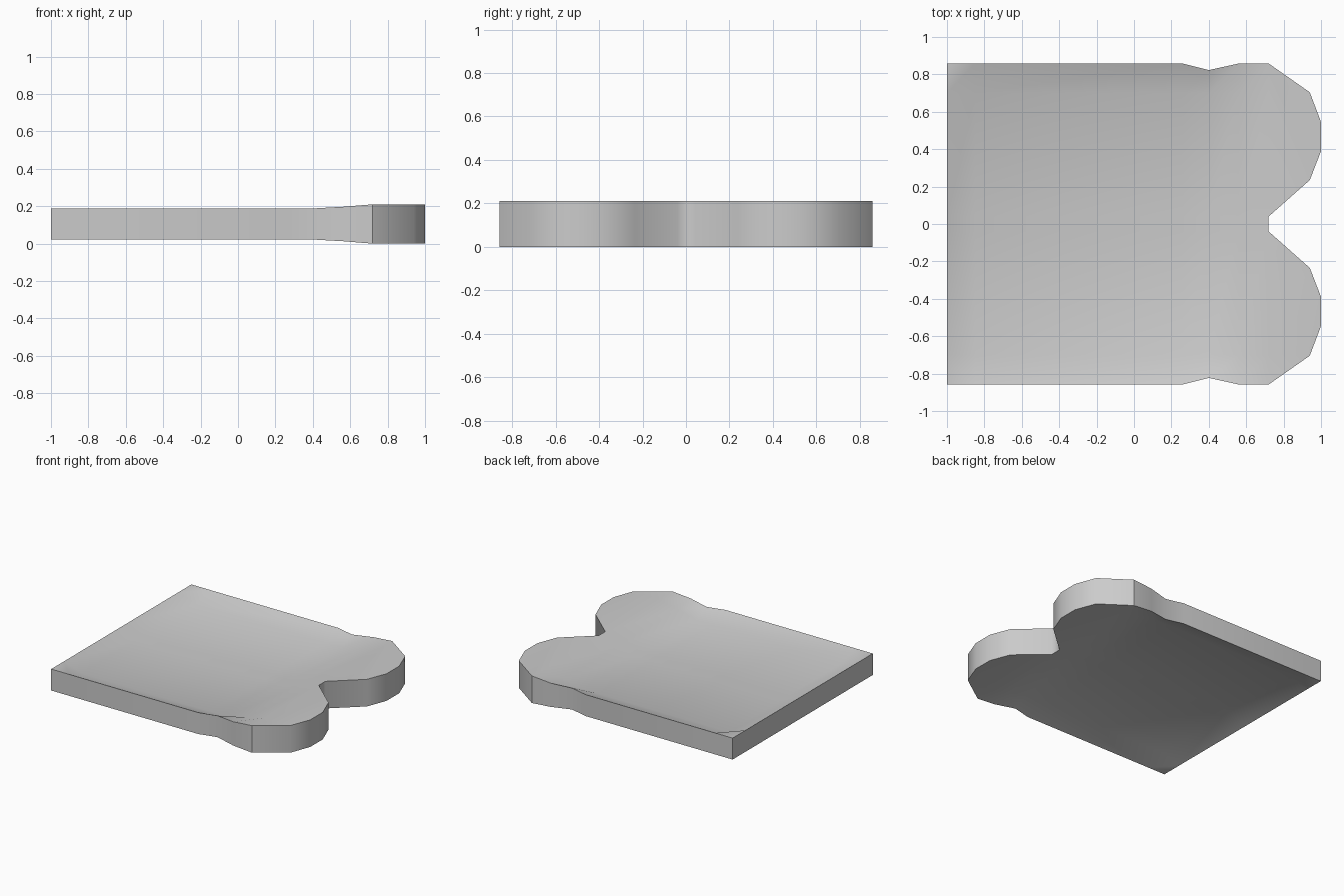
import bpy, bmesh

if "Cube" in bpy.data.objects:
    bpy.data.objects.remove(bpy.data.objects["Cube"])

MID = 0.105          # both skins mirror about this height
W = 0.858
# stations along x: position, half width at rim, rim half thickness, floor half thickness
STATIONS = [(-1.0, W, 0.083, 0.083), (-0.85, W, 0.083, 0.03), (0.26, W, 0.083, 0.03),
            (0.40, 0.823, 0.083, 0.03), (0.56, W, 0.092, 0.066), (0.72, W, 0.105, 0.105)]
LOBE = [(0.94, 0.704), (1.0, 0.545), (1.0, 0.39), (0.94, 0.235)]
NOTCH, FLOOR = 0.04, 0.70

bm = bmesh.new()


def build_skin(side):
    """One dished skin with two flat lobes; returns its outline loop."""
    rows = []
    for x, w, rim, floor in STATIONS:
        row = []
        for y in (-w, -FLOOR, -NOTCH, NOTCH, FLOOR, w):
            h = rim if abs(y) == w else floor
            row.append(bm.verts.new((x, y, MID + side * h)))
        rows.append(row)
    # dish and ramp, with the two end corners cut diagonally
    for i in range(5):
        for j in range(5):
            a, b, c, d = rows[i][j], rows[i + 1][j], rows[i + 1][j + 1], rows[i][j + 1]
            if i == 0 and j == 0:
                faces = [(a, b, d), (b, c, d)]
            elif i == 0 and j == 4:
                faces = [(a, b, c), (a, c, d)]
            else:
                faces = [(a, b, c, d)]
            for f in faces:
                bm.faces.new(f)
    # lobes
    last = rows[-1]
    right = [bm.verts.new((x, -y, MID + side * MID)) for x, y in LOBE]
    left = [bm.verts.new((x, y, MID + side * MID)) for x, y in reversed(LOBE)]
    bm.faces.new([last[0]] + right + [last[2], last[1]])
    bm.faces.new([last[3]] + left + [last[5], last[4]])
    return ([r[0] for r in rows] + right + last[2:4] + left
            + [r[5] for r in reversed(rows)] + rows[0][4:0:-1])


top, bottom = build_skin(1), build_skin(-1)

# outer wall
n = len(top)
for i in range(n):
    j = (i + 1) % n
    bm.faces.new((bottom[i], bottom[j], top[j], top[i]))
bmesh.ops.recalc_face_normals(bm, faces=bm.faces[:])

# smooth surfaces with crisp rims and lobe corners
rim = set(top) | set(bottom)
for f in bm.faces:
    f.smooth = True
for e in bm.edges:
    if e.verts[0] in rim and e.verts[1] in rim and e.calc_face_angle(0) > 0.9:
        e.smooth = False
for a, b in zip(top, bottom):
    if abs(a.co.x - 0.72) < 1e-4 and abs(a.co.y) > 0.8:
        bm.edges.get((a, b)).smooth = False

mesh = bpy.data.meshes.new("lobed_plate")
bm.to_mesh(mesh)
bm.free()
bpy.context.collection.objects.link(bpy.data.objects.new("lobed_plate", mesh))
